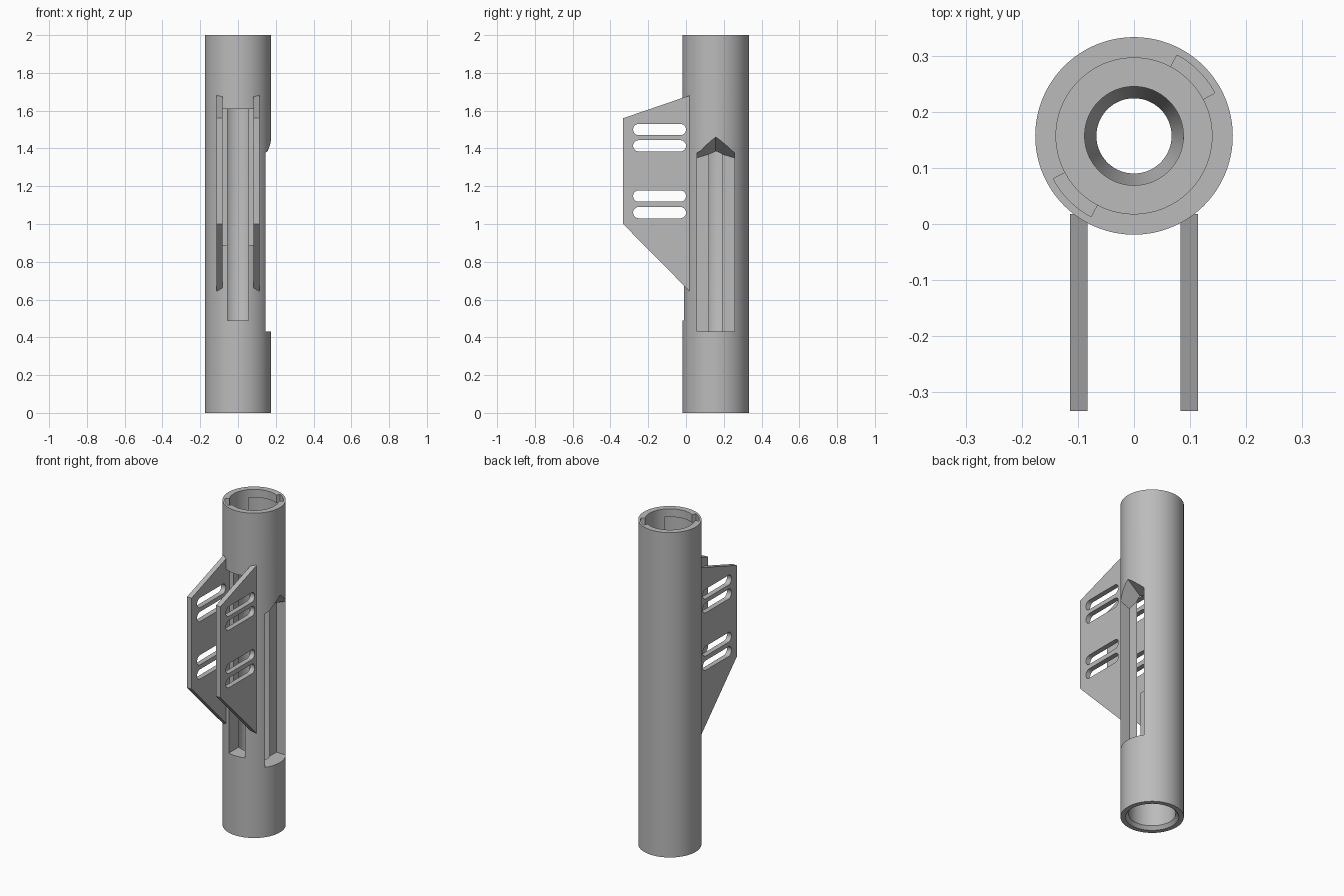
import bpy, bmesh, math
from mathutils import Vector

cube = bpy.data.objects.get("Cube")
if cube:
    bpy.data.objects.remove(cube, do_unlink=True)

AXIS_Y = 0.157          # tube centre line
OUTER = 0.176

grey = bpy.data.materials.new("plain grey")
grey.use_nodes = True
grey.diffuse_color = (0.5, 0.5, 0.5, 1)
grey.node_tree.nodes["Principled BSDF"].inputs["Base Color"].default_value = (0.5, 0.5, 0.5, 1)


def finish(name, bm):
    bmesh.ops.recalc_face_normals(bm, faces=bm.faces)
    mesh = bpy.data.meshes.new(name)
    bm.to_mesh(mesh)
    bm.free()
    mesh.materials.append(grey)
    obj = bpy.data.objects.new(name, mesh)
    bpy.context.collection.objects.link(obj)
    return obj


def loft(name, first, second):
    """Solid between two matching outlines."""
    bm = bmesh.new()
    a = [bm.verts.new(p) for p in first]
    b = [bm.verts.new(p) for p in second]
    bm.faces.new(a)
    bm.faces.new(b)
    for i in range(len(a)):
        j = (i + 1) % len(a)
        bm.faces.new((a[i], a[j], b[j], b[i]))
    return finish(name, bm)


def side_prism(name, outline, x0, x1):
    """Outline in (y, z), extruded along x."""
    return loft(name, [(x0, y, z) for y, z in outline], [(x1, y, z) for y, z in outline])


def box(name, x0, x1, y0, y1, z0, z1):
    return side_prism(name, [(y0, z0), (y1, z0), (y1, z1), (y0, z1)], x0, x1)


def sector(name, a0, a1, r0, r1, z0, z1):
    """Ring segment about the tube axis, angles in degrees."""
    angles = [math.radians(a0 + (a1 - a0) * i / 24) for i in range(25)]
    ring = [(r1, a) for a in angles] + [(r0, a) for a in reversed(angles)]
    pts = [(r * math.cos(a), AXIS_Y + r * math.sin(a)) for r, a in ring]
    return loft(name, [(x, y, z0) for x, y in pts], [(x, y, z1) for x, y in pts])


def lathe(name, profile, steps=128):
    """Closed (radius, z) profile turned about the tube axis."""
    bm = bmesh.new()
    rings = []
    for s in range(steps):
        a = math.tau * s / steps
        rings.append([bm.verts.new((r * math.cos(a), AXIS_Y + r * math.sin(a), z)) for r, z in profile])
    n = len(profile)
    for s in range(steps):
        p, q = rings[s], rings[(s + 1) % steps]
        for i in range(n):
            j = (i + 1) % n
            bm.faces.new((p[i], q[i], q[j], p[j]))
    return finish(name, bm)


def cut(obj, cutters):
    bpy.context.view_layer.objects.active = obj
    for c in cutters:
        mod = obj.modifiers.new("cut", "BOOLEAN")
        mod.operation = "DIFFERENCE"
        mod.solver = "EXACT"
        mod.object = c
        bpy.ops.object.modifier_apply(modifier=mod.name)
        bpy.data.objects.remove(c, do_unlink=True)


def smooth(obj):
    bpy.ops.object.select_all(action="DESELECT")
    obj.select_set(True)
    bpy.context.view_layer.objects.active = obj
    bpy.ops.object.shade_smooth_by_angle(angle=math.radians(25))


# Tube: chamfered bottom socket, narrow neck, bore and top socket
tube = lathe("tube", [
    (OUTER, 0), (OUTER, 2), (0.139, 2), (0.139, 1.72), (0.088, 1.72),
    (0.088, 0.42), (0.067, 0.36), (0.067, 0.3), (0.131, 0.3), (0.131, 0.02), (0.148, 0)])

# Side pocket with a peaked, outward-rising roof
def pocket_outline(x, edge, peak):
    half = 0.1
    return [(x, AXIS_Y - half, 0.43), (x, AXIS_Y + half, 0.43), (x, AXIS_Y + half, edge),
            (x, AXIS_Y, peak), (x, AXIS_Y - half, edge)]

cutters = [loft("side_pocket", pocket_outline(0.081, 1.35, 1.38), pocket_outline(0.18, 1.39, 1.463))]

# Front recess between the fins and the long slot into the bore
cutters.append(box("front_recess", -0.084, 0.084, -0.1, 0.035, 0.89, 1.61))
cutters.append(box("front_slot", -0.055, 0.055, -0.1, 0.12, 0.49, 1.61))

# Twist-lock entries and grooves in the top socket
for turn in (0, 180):
    cutters.append(sector("lock_entry", turn + 28, turn + 62, 0.12, 0.163, 1.83, 2.05))
    cutters.append(sector("lock_groove", turn + 30, turn + 138, 0.12, 0.1625, 1.832, 1.95))
cut(tube, cutters)
smooth(tube)


# Fins with rounded slots
def stadium(y0, y1, z, r, steps=12):
    pts = []
    for y, start in ((y1 - r, -90), (y0 + r, 90)):
        for i in range(steps + 1):
            a = math.radians(start + 180 * i / steps)
            pts.append((y + r * math.cos(a), z + r * math.sin(a)))
    return pts

fin_outline = [(-0.333, 1.0), (0.018, 0.645), (0.018, 1.68), (-0.333, 1.56)]
for name, x0, x1 in (("left_fin", 0.083, 0.114), ("right_fin", -0.114, -0.083)):
    fin = side_prism(name, fin_outline, x0, x1)
    cut(fin, [side_prism("fin_slot", stadium(-0.28, 0.0, z, 0.03), x0 - 0.02, x1 + 0.02)
              for z in (1.5, 1.414, 1.148, 1.06)])
    smooth(fin)
